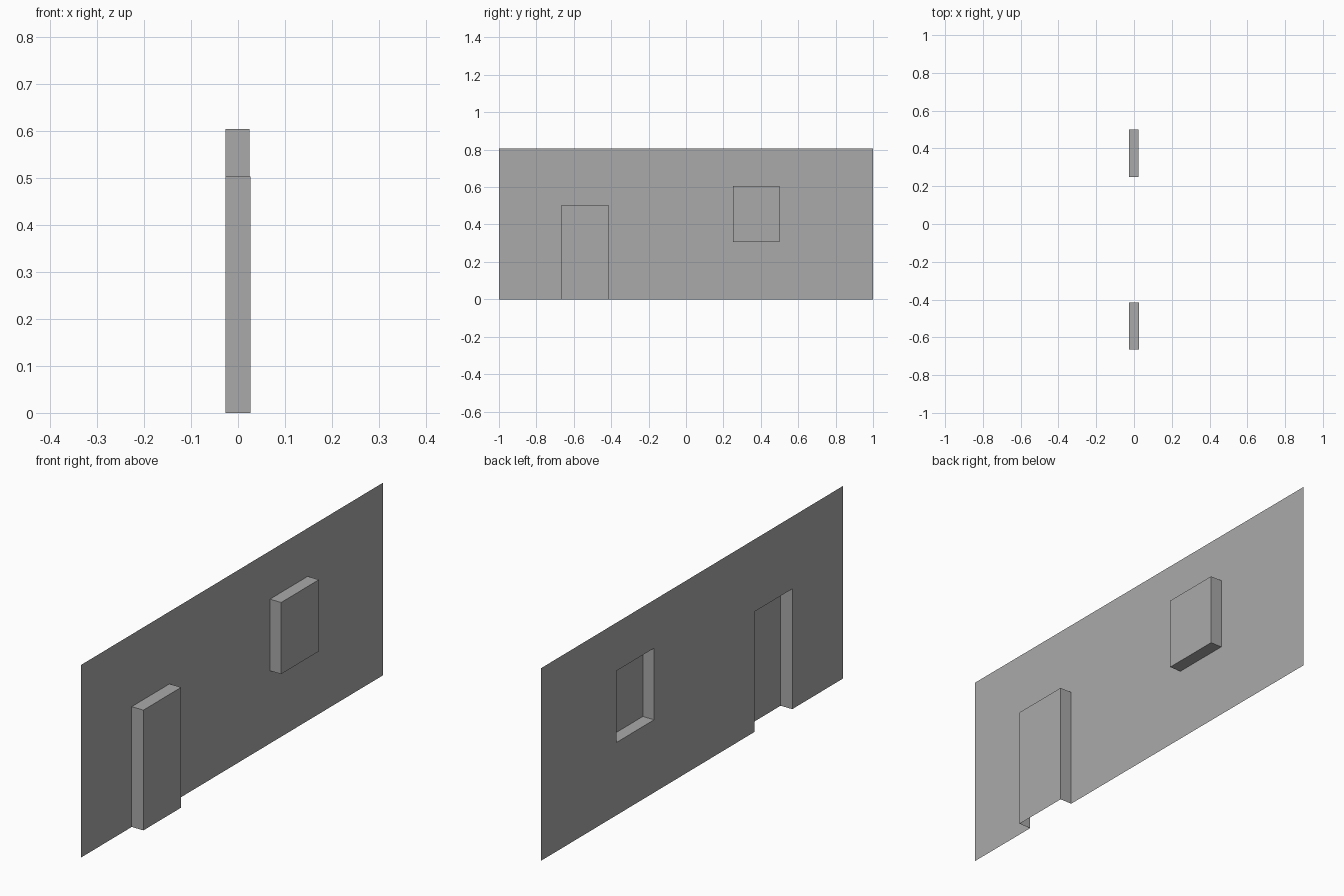
import bpy
import bmesh

cube = bpy.data.objects.get("Cube")
if cube:
    bpy.data.objects.remove(cube, do_unlink=True)

# Single plain grey
grey = bpy.data.materials.new("plain_grey")
grey.use_nodes = True
colour = (0.4, 0.4, 0.4, 1)
grey.diffuse_color = colour
grey.node_tree.nodes["Principled BSDF"].inputs["Base Color"].default_value = colour

WALL_X = -0.027
HEIGHT = 0.807
# Panel bounds: y0, y1, z0, z1, outer x
DOOR = (-0.665, -0.415, 0, 0.504, 0.027)
WINDOW = (0.25, 0.5, 0.305, 0.605, 0.025)


def inside(face, panel):
    c = face.calc_center_median()
    return panel[0] < c.y < panel[1] and panel[2] < c.z < panel[3]


# Thin wall sheet, cut along the panel outlines
bm = bmesh.new()
corners = [(-1, 0), (1, 0), (1, HEIGHT), (-1, HEIGHT)]
bm.faces.new([bm.verts.new((WALL_X, y, z)) for y, z in corners])
for y0, y1, z0, z1, _ in (DOOR, WINDOW):
    cuts = [((0, y0, 0), (0, 1, 0)), ((0, y1, 0), (0, 1, 0)),
            ((0, 0, z0), (0, 0, 1)), ((0, 0, z1), (0, 0, 1))]
    for point, normal in cuts:
        bmesh.ops.bisect_plane(bm, geom=bm.verts[:] + bm.edges[:] + bm.faces[:],
                               plane_co=point, plane_no=normal)

# Push the door and window panels out of the sheet
for panel in (DOOR, WINDOW):
    region = [f for f in bm.faces if inside(f, panel)]
    result = bmesh.ops.extrude_face_region(bm, geom=region)
    moved = [v for v in result["geom"] if isinstance(v, bmesh.types.BMVert)]
    bmesh.ops.translate(bm, verts=moved, vec=(panel[4] - WALL_X, 0, 0))
    bmesh.ops.delete(bm, geom=[f for f in region if f.is_valid], context="FACES")

# The doorway stays open along the ground
floor = [f for f in bm.faces if all(abs(v.co.z) < 0.001 for v in f.verts)]
bmesh.ops.delete(bm, geom=floor, context="FACES")

# Merge flat neighbouring faces
bmesh.ops.dissolve_limit(bm, angle_limit=0.01, verts=bm.verts[:], edges=bm.edges[:])

mesh = bpy.data.meshes.new("wall_with_door_and_window")
bm.to_mesh(mesh)
bm.free()
mesh.materials.append(grey)
wall = bpy.data.objects.new("wall_with_door_and_window", mesh)
bpy.context.collection.objects.link(wall)
